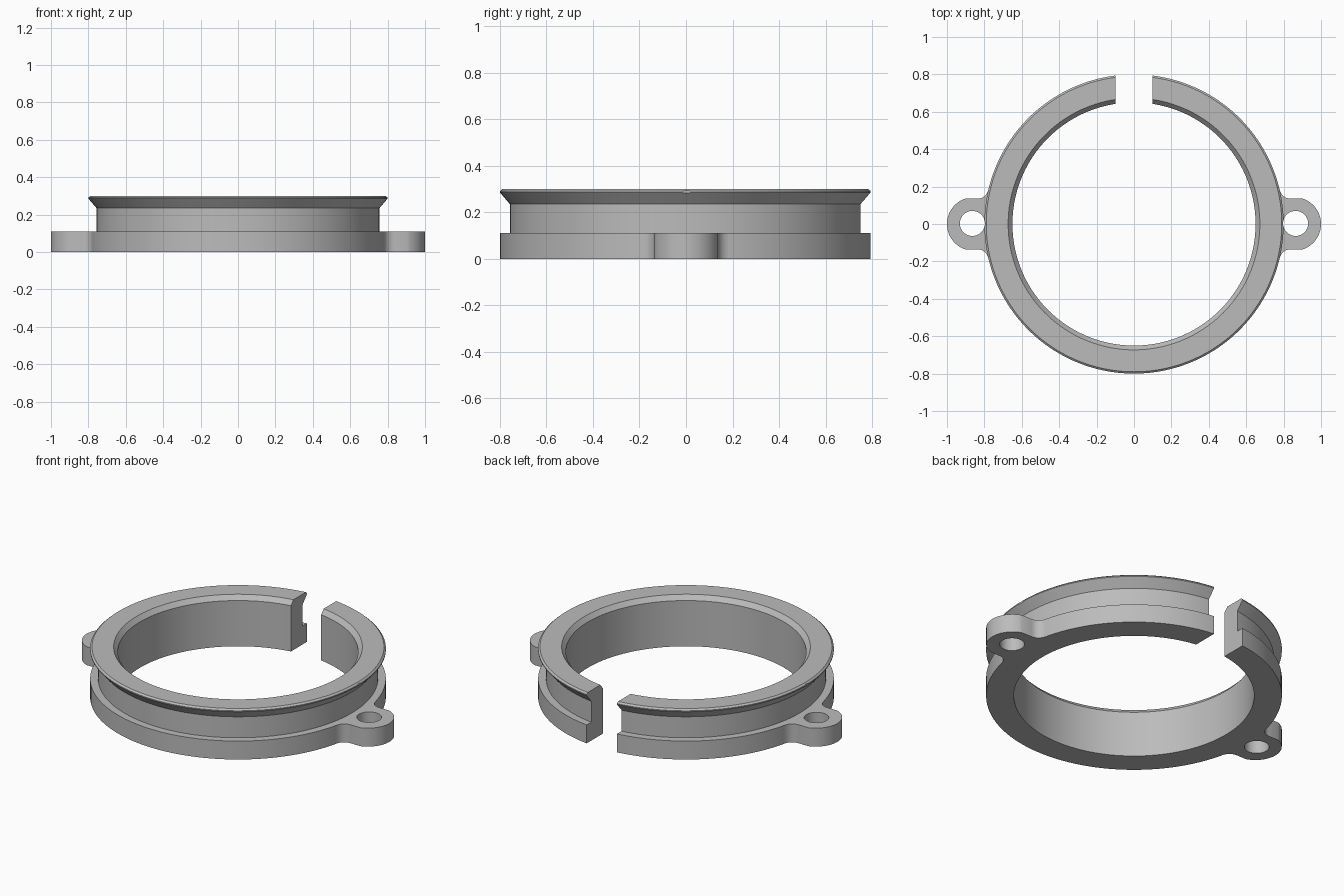
import bpy
import bmesh
from math import asin, sin, cos, pi, radians, sqrt

cube = bpy.data.objects.get("Cube")
if cube:
    bpy.data.objects.remove(cube)

# Single grey plastic
grey = bpy.data.materials.new("grey plastic")
grey.use_nodes = True
colour = (0.5, 0.5, 0.5, 1)
grey.diffuse_color = colour
grey.node_tree.nodes["Principled BSDF"].inputs["Base Color"].default_value = colour

HEIGHT = 0.11        # flange and ear thickness
GAP = 0.1            # half width of the split
RING_R = 0.8
HOLE_X, HOLE_R = 0.864, 0.067


def make_object(name, bm):
    bmesh.ops.recalc_face_normals(bm, faces=bm.faces)
    mesh = bpy.data.meshes.new(name)
    bm.to_mesh(mesh)
    bm.free()
    mesh.materials.append(grey)
    obj = bpy.data.objects.new(name, mesh)
    bpy.context.collection.objects.link(obj)
    return obj


def prism(name, outline, z0, z1):
    bm = bmesh.new()
    face = bm.faces.new([bm.verts.new((x, y, z0)) for x, y in outline])
    top = bmesh.ops.extrude_face_region(bm, geom=[face])["geom"]
    verts = [g for g in top if isinstance(g, bmesh.types.BMVert)]
    bmesh.ops.translate(bm, verts=verts, vec=(0, 0, z1 - z0))
    return make_object(name, bm)


def arc(cx, cy, r, a0, a1, n):
    return [(cx + r * cos(a0 + (a1 - a0) * i / n),
             cy + r * sin(a0 + (a1 - a0) * i / n)) for i in range(n + 1)]


# Grooved ring: sweep the section around z, with parallel faces at the split
section = [(0.65, 0), (RING_R, 0), (RING_R, HEIGHT), (0.757, HEIGHT),
           (0.757, 0.235), (RING_R, 0.285), (RING_R, 0.291), (0.79, 0.3),
           (0.673, 0.3), (0.65, 0.273)]
STEPS = 144
bm = bmesh.new()
rows = []
for i in range(STEPS + 1):
    row = []
    for r, z in section:
        start = asin(GAP / r)
        a = start + (2 * pi - 2 * start) * i / STEPS
        row.append(bm.verts.new((r * sin(a), r * cos(a), z)))
    rows.append(row)
for a, b in zip(rows, rows[1:]):
    for j in range(len(section)):
        k = (j + 1) % len(section)
        bm.faces.new((a[j], a[k], b[k], b[j]))
bm.faces.new(rows[0])
bm.faces.new(rows[-1])
ring = make_object("split_ring", bm)

# Ear outline: fillet tangent to the ring, short flat side, rounded tip
EAR_Y, FILLET, TIP_X, TIP_R = 0.135, 0.06, 0.857, 0.143
fy = EAR_Y + FILLET
fx = sqrt((RING_R + FILLET) ** 2 - fy ** 2)
fillet = arc(fx, fy, FILLET, pi + asin(fy / (RING_R + FILLET)), 1.5 * pi, 8)
tip_angle = asin(EAR_Y / TIP_R)
tip = arc(TIP_X, 0, TIP_R, tip_angle, -tip_angle, 24)
upper = [(0.72, 0.16)] + fillet
outline = upper + tip + [(x, -y) for x, y in reversed(upper)]


def boolean(cutter, operation):
    mod = ring.modifiers.new(cutter.name, 'BOOLEAN')
    mod.operation = operation
    mod.solver = 'EXACT'
    mod.object = cutter
    bpy.context.view_layer.objects.active = ring
    bpy.ops.object.modifier_apply(modifier=mod.name)
    bpy.data.objects.remove(cutter)


for side in (1, -1):
    boolean(prism("ear", [(side * x, y) for x, y in outline], 0, HEIGHT), 'UNION')
for side in (1, -1):
    hole = arc(side * HOLE_X, 0.003, HOLE_R, 0, 2 * pi, 48)[:-1]
    boolean(prism("screw_hole", hole, -0.1, 0.5), 'DIFFERENCE')

# Smooth curved walls, sharp corners
bpy.ops.object.select_all(action='DESELECT')
ring.select_set(True)
bpy.context.view_layer.objects.active = ring
bpy.ops.object.shade_smooth_by_angle(angle=radians(25))
